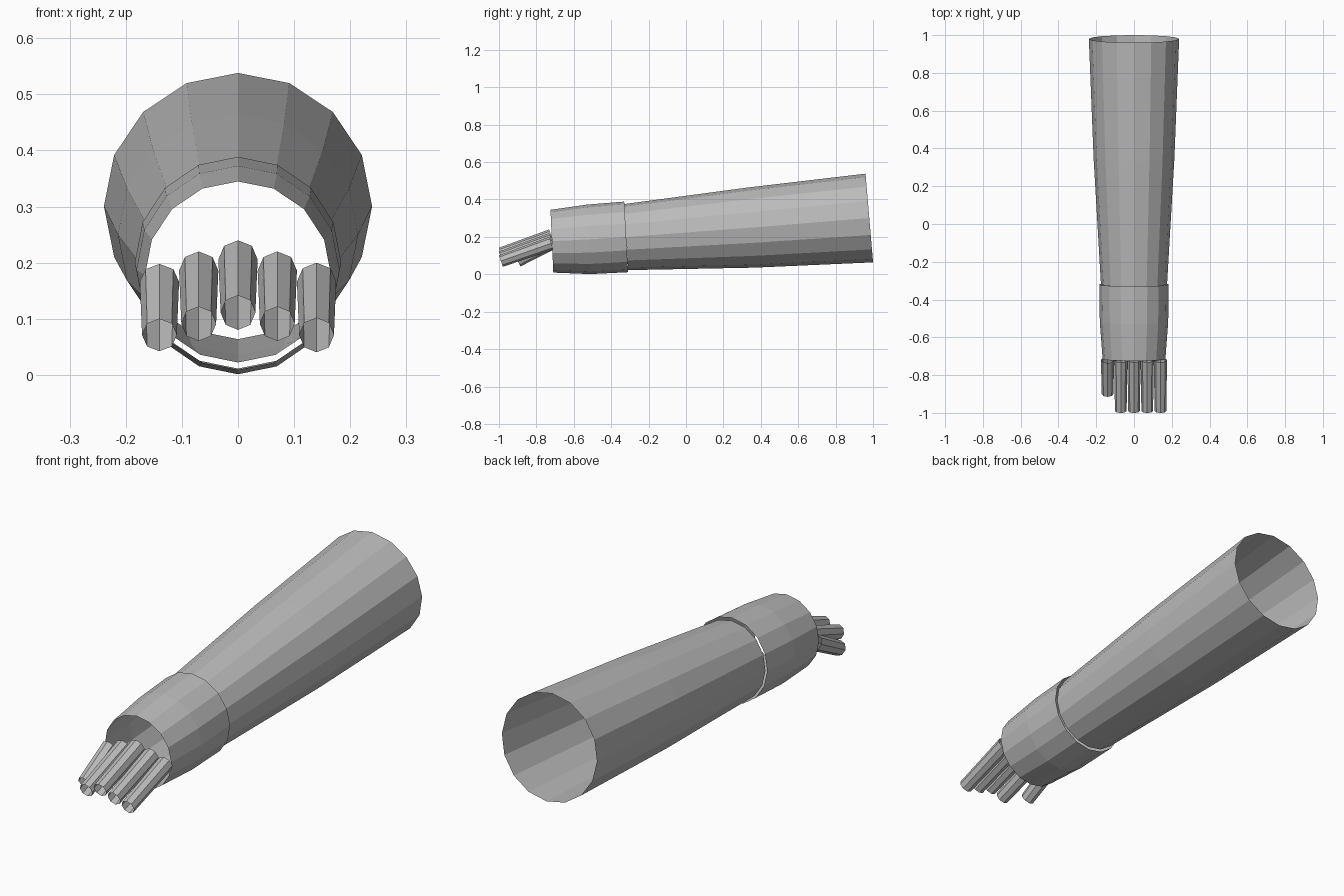
import bpy, bmesh
from math import sin, cos, pi, atan2

cube = bpy.data.objects.get("Cube")
if cube:
    bpy.data.objects.remove(cube, do_unlink=True)

grey = bpy.data.materials.new("plain_grey")
grey.use_nodes = True
grey.diffuse_color = (0.5, 0.5, 0.5, 1)
grey.node_tree.nodes["Principled BSDF"].inputs["Base Color"].default_value = (0.5, 0.5, 0.5, 1)


def open_tube(name, rings, sides):
    """Loft open-ended rings, front to back: (x, y, z, width radius, height radius, lean)."""
    bm = bmesh.new()
    loops = []
    for x, y, z, rx, rz, lean in rings:
        loop = []
        for i in range(sides):
            a = 2 * pi * i / sides
            up = rz * cos(a)
            loop.append(bm.verts.new((x + rx * sin(a), y - up * sin(lean), z + up * cos(lean))))
        loops.append(loop)
    for near, far in zip(loops, loops[1:]):
        for i in range(sides):
            j = (i + 1) % sides
            bm.faces.new((near[i], far[i], far[j], near[j]))
    mesh = bpy.data.meshes.new(name)
    bm.to_mesh(mesh)
    bm.free()
    mesh.materials.append(grey)
    obj = bpy.data.objects.new(name, mesh)
    bpy.context.collection.objects.link(obj)
    return obj


# Forearm sleeve, widening towards the elbow
open_tube("forearm", [
    (0, -0.32, 0.199, 0.175, 0.177, 0.06),
    (0, 0.35, 0.25, 0.214, 0.215, 0.085),
    (0, 0.98, 0.301, 0.239, 0.238, 0.085),
], 16)

# Palm sleeve, slightly larger than the wrist so a thin gap shows
open_tube("palm", [
    (0, -0.717, 0.177, 0.166, 0.168, 0.045),
    (0, -0.52, 0.187, 0.181, 0.186, 0.05),
    (0, -0.32, 0.2, 0.184, 0.189, 0.055),
], 16)


# Fingers and thumb: tapered open tubes drooping forwards
def finger(name, x, tip_y, drop):
    root_y, root_z, tip_z = -0.72, 0.206 - drop, 0.111 - drop
    lean = atan2(root_z - tip_z, root_y - tip_y)
    open_tube(name, [
        (x, tip_y, tip_z, 0.031, 0.0325, lean),
        (x, root_y, root_z, 0.035, 0.036, lean),
    ], 8)


finger("thumb", -0.14, -0.9, 0.04)
for i, name in enumerate(("index_finger", "middle_finger", "ring_finger", "little_finger")):
    x = 0.07 * (i - 1)
    finger(name, x, -0.99, 0.02 * abs(i - 1))
